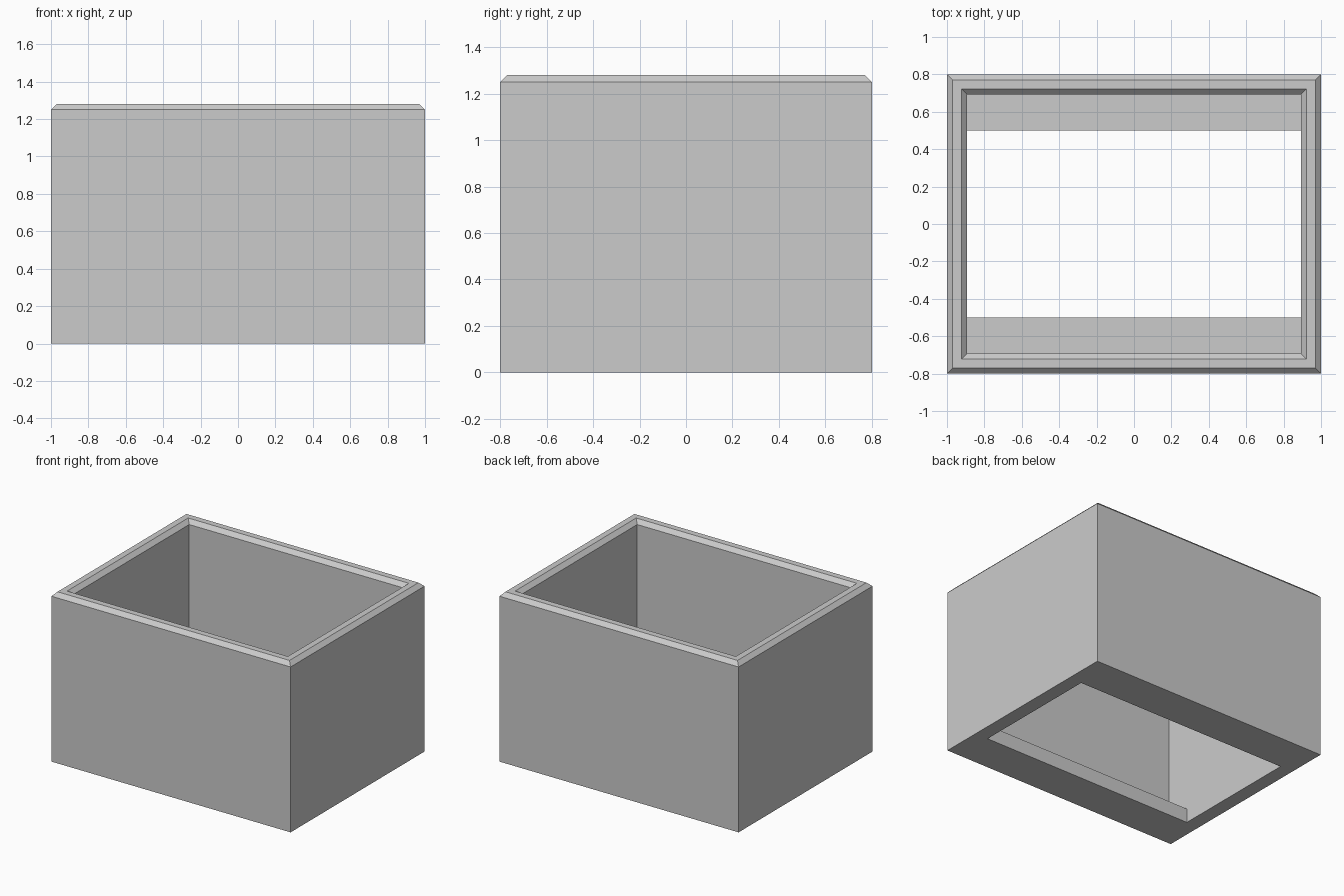
import bpy
import bmesh

cube = bpy.data.objects.get("Cube")
if cube:
    bpy.data.objects.remove(cube, do_unlink=True)

HALF_X, HALF_Y, HEIGHT = 1.0, 0.8, 1.28
WALL, BEVEL, FLOOR = 0.107, 0.03, 0.107
OPENING_Y = 0.5


def make_material(name, colour):
    mat = bpy.data.materials.new(name)
    mat.use_nodes = True
    mat.diffuse_color = colour
    mat.node_tree.nodes["Principled BSDF"].inputs["Base Color"].default_value = colour
    return mat


def ring(bm, inset, z, half_y=None):
    """Rectangle of vertices, inset from the outer footprint."""
    x = HALF_X - inset
    y = half_y if half_y is not None else HALF_Y - inset
    return [bm.verts.new((sx * x, sy * y, z))
            for sx, sy in ((-1, -1), (1, -1), (1, 1), (-1, 1))]


bm = bmesh.new()
shoulder = HEIGHT - BEVEL
rings = [
    ring(bm, WALL, 0, OPENING_Y),        # floor opening, underside
    ring(bm, 0, 0),                      # outer wall
    ring(bm, 0, shoulder),
    ring(bm, BEVEL, HEIGHT),             # bevelled rim
    ring(bm, WALL - BEVEL, HEIGHT),
    ring(bm, WALL, shoulder),            # inner wall
    ring(bm, WALL, FLOOR),
    ring(bm, WALL, FLOOR, OPENING_Y),    # front and back floor ledges
]

# Bridge each ring to the next, closing back to the opening
for a, b in zip(rings, rings[1:] + rings[:1]):
    for i in range(4):
        j = (i + 1) % 4
        face = bm.faces.new((a[i], a[j], b[j], b[i]))
        # The ledges have no width along the side walls
        if face.calc_area() < 1e-5:
            bm.faces.remove(face)

mesh = bpy.data.meshes.new("open_box")
bm.to_mesh(mesh)
bm.free()
mesh.materials.append(make_material("light_grey", (0.6, 0.6, 0.6, 1)))
box = bpy.data.objects.new("open_box", mesh)
bpy.context.collection.objects.link(box)
